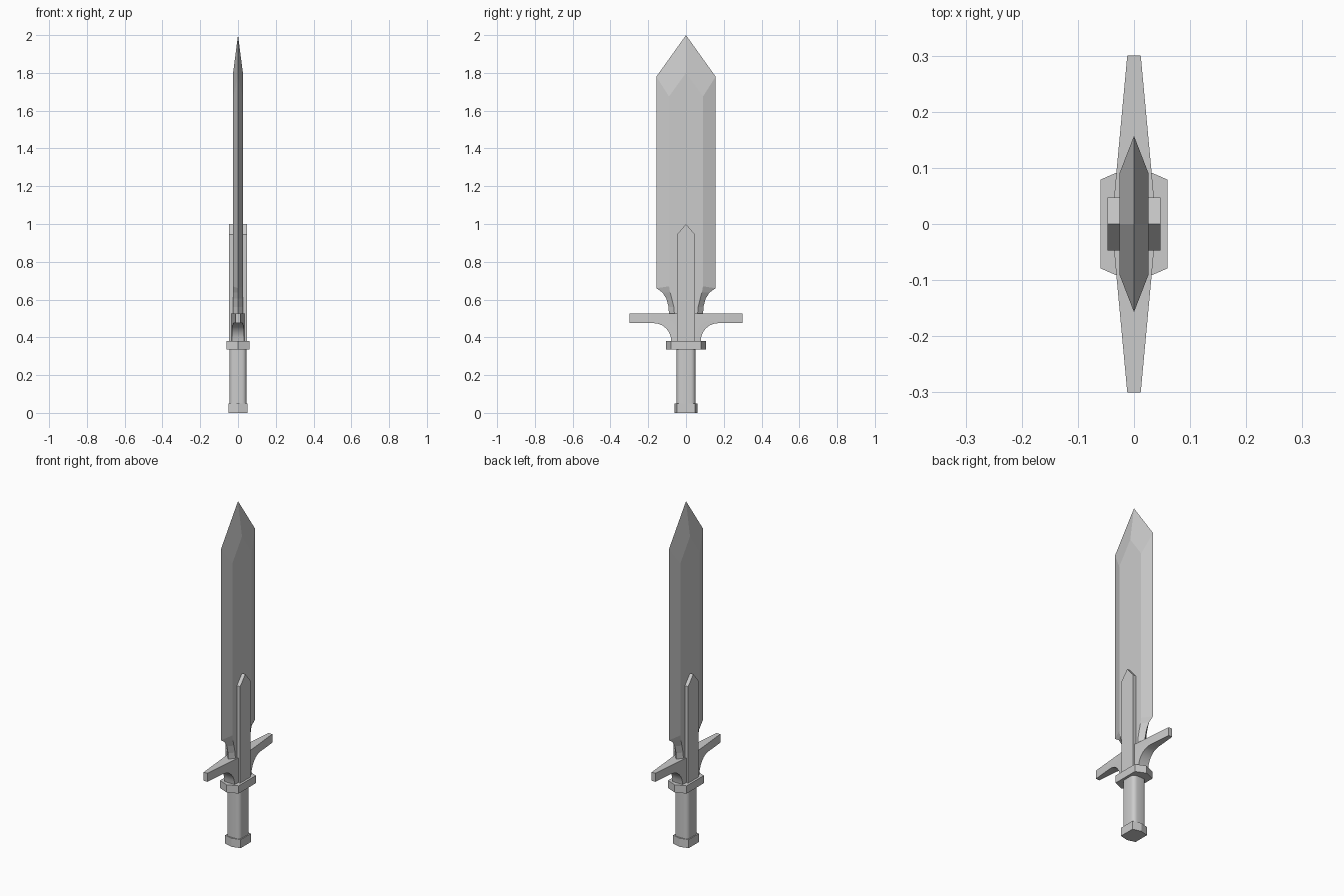
import bpy, bmesh
from math import sin, cos, pi, radians

old = bpy.data.objects.get("Cube")
if old:
    bpy.data.objects.remove(old, do_unlink=True)

steel = bpy.data.materials.new("grey steel")
steel.use_nodes = True
GREY = (0.6, 0.6, 0.6, 1.0)
steel.diffuse_color = GREY
steel.node_tree.nodes["Principled BSDF"].inputs["Base Color"].default_value = GREY


def finish(name, bm, smooth=False):
    """Turn a bmesh into a named object."""
    bmesh.ops.recalc_face_normals(bm, faces=bm.faces[:])
    mesh = bpy.data.meshes.new(name)
    bm.to_mesh(mesh)
    bm.free()
    mesh.materials.append(steel)
    obj = bpy.data.objects.new(name, mesh)
    bpy.context.collection.objects.link(obj)
    if smooth:
        bpy.ops.object.select_all(action="DESELECT")
        obj.select_set(True)
        bpy.context.view_layer.objects.active = obj
        bpy.ops.object.shade_smooth_by_angle(angle=radians(30))
    return obj


def bridge(bm, a, b, caps=True):
    """Join two matching loops of points with side faces and end caps."""
    a, b = [[bm.verts.new(p) for p in loop] for loop in (a, b)]
    for i in range(len(a)):
        j = (i + 1) % len(a)
        bm.faces.new((a[i], a[j], b[j], b[i]))
    if caps:
        bm.faces.new(a)
        bm.faces.new(b)


def column(name, section, z0, z1, smooth=False):
    """Extrude an (x, y) section upward."""
    bm = bmesh.new()
    bridge(bm, [(x, y, z0) for x, y in section], [(x, y, z1) for x, y in section])
    return finish(name, bm, smooth)


def hexagon(x, y, tip):
    return [(x, -y), (x, y), (0, tip), (-x, y), (-x, -y), (0, -tip)]


def mirrored(half):
    """Complete a (y, z) outline whose last point lies on the centre line."""
    return half + [(-y, z) for y, z in reversed(half[:-1])]


# Handle: pommel, rounded grip and collar
column("pommel", hexagon(0.05, 0.047, 0.06), 0, 0.05)
column("collar", hexagon(0.06, 0.079, 0.105), 0.335, 0.38)
R = 0.024
grip = []
for corner, (sx, sy) in enumerate([(1, 1), (-1, 1), (-1, -1), (1, -1)]):
    for step in range(5):
        a = (corner + step / 4) * pi / 2
        grip.append((sx * (0.045 - R) + R * cos(a), sy * (0.05 - R) + R * sin(a)))
column("grip", grip, 0.045, 0.34, smooth=True)

# Blade: thin cutting edge around a raised flat on both sides
edge = mirrored([(0.09, 0.5), (0.092, 0.56), (0.104, 0.605), (0.125, 0.638),
                 (0.157, 0.66), (0.157, 1.78), (0, 2)])
flat = mirrored([(0.06, 0.5), (0.064, 0.56), (0.075, 0.605), (0.084, 0.638),
                 (0.09, 0.67), (0.09, 1.675), (0, 1.8)])
bm = bmesh.new()
rim = [bm.verts.new((0, y, z)) for y, z in edge]
for side in (-1, 1):
    top = [bm.verts.new((side * 0.026, y, z)) for y, z in flat]
    for i in range(len(rim)):
        j = (i + 1) % len(rim)
        bm.faces.new((rim[i], rim[j], top[j], top[i]))
    bm.faces.new(top)
finish("blade", bm)

# Central spine with a pointed top
spine = mirrored([(0.047, 0.375), (0.047, 0.945), (0, 1)])
bm = bmesh.new()
bridge(bm, [(-0.047, y, z) for y, z in spine], [(0.047, y, z) for y, z in spine])
finish("spine", bm)

# Crossguard: arms taper outward, with a curved underside
under = [(0.078 + 0.092 * (1 - cos(a)), 0.38 + 0.095 * sin(a))
         for a in [i * pi / 12 for i in range(7)]]
arm = [(0, 0.38)] + under + [(0.3, 0.475), (0.3, 0.525), (0, 0.525)]


def half_width(y):
    return 0.012 + (0.3 - y) * 0.093


bm = bmesh.new()
bridge(bm, [(-half_width(y), y, z) for y, z in arm],
       [(half_width(y), y, z) for y, z in arm])
inner = [f for f in bm.faces if all(abs(v.co.y) < 0.001 for v in f.verts)]
bmesh.ops.delete(bm, geom=inner, context="FACES_ONLY")
guard = finish("crossguard", bm, smooth=True)
mirror = guard.modifiers.new("mirror", "MIRROR")
mirror.use_axis = (False, True, False)
